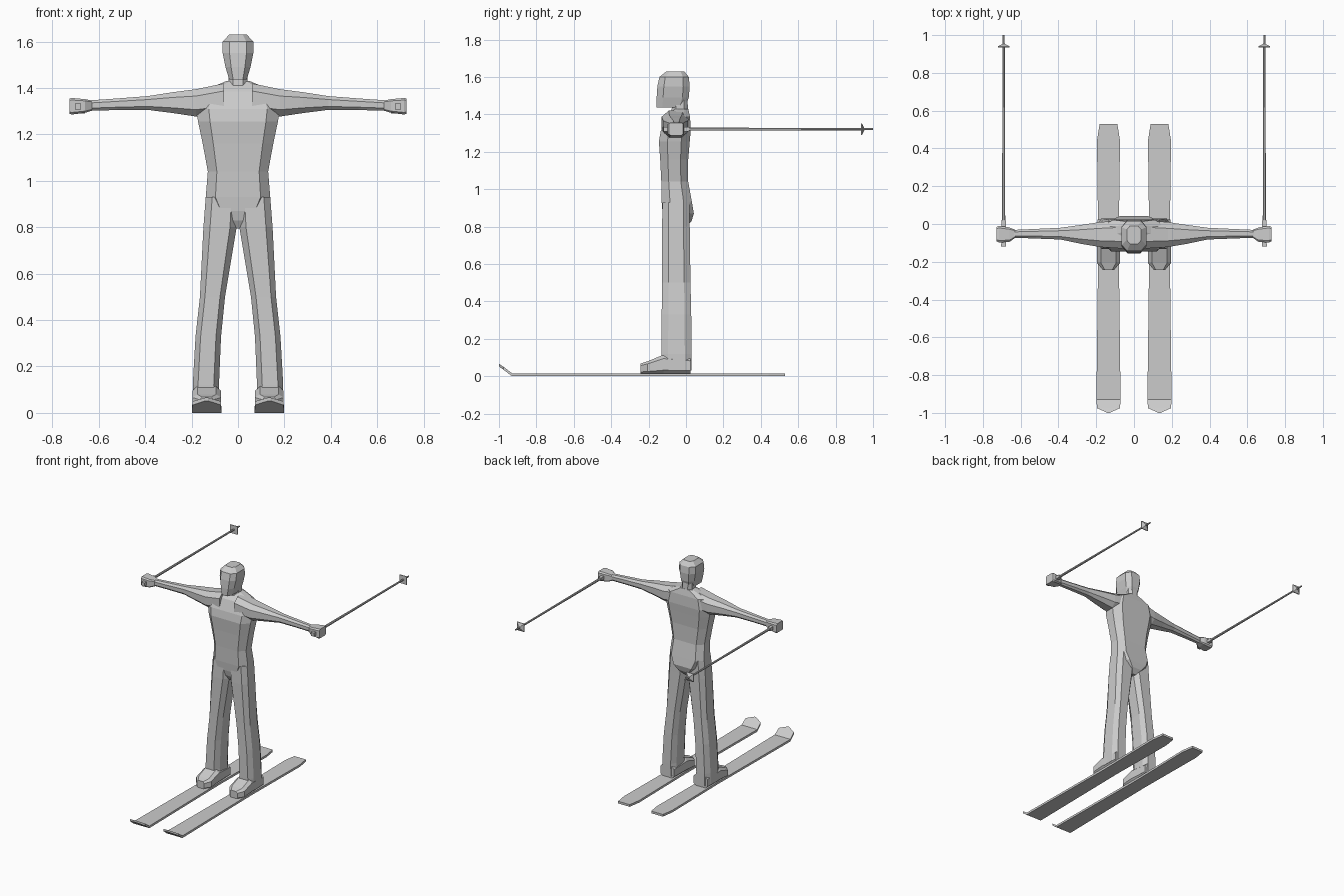
import bpy, bmesh
from mathutils import Vector


def place(axis, t, a, b):
    """Put a section point (a, b) at position t along the named axis."""
    return Vector({'x': (t, a, b), 'y': (a, t, b), 'z': (a, b, t)}[axis])


def loft(name, axis, rings, ca=1.0, cb=1.0, mirror=True):
    """Skin rings (t, a_min, a_max, b_min, b_max); ca/cb < 1 chamfer the corners."""
    if ca < 1 or cb < 1:
        unit = [(1, -cb), (1, cb), (ca, 1), (-ca, 1),
                (-1, cb), (-1, -cb), (-ca, -1), (ca, -1)]
    else:
        unit = [(1, -1), (1, 1), (-1, 1), (-1, -1)]
    n = len(unit)
    bm = bmesh.new()
    loops = []
    for t, a0, a1, b0, b1 in rings:
        loops.append([bm.verts.new(place(axis, t, (a0 + a1) / 2 + u * (a1 - a0) / 2,
                                         (b0 + b1) / 2 + v * (b1 - b0) / 2))
                      for u, v in unit])
    for lo, hi in zip(loops, loops[1:]):
        for i in range(n):
            j = (i + 1) % n
            bm.faces.new((lo[i], lo[j], hi[j], hi[i]))
    bm.faces.new(loops[0])
    bm.faces.new(loops[-1])
    bmesh.ops.recalc_face_normals(bm, faces=bm.faces)
    mesh = bpy.data.meshes.new(name)
    bm.to_mesh(mesh)
    bm.free()
    obj = bpy.data.objects.new(name, mesh)
    bpy.context.collection.objects.link(obj)
    if mirror:
        obj.modifiers.new("mirror", 'MIRROR').use_axis = (True, False, False)
    return obj


def centred(rings):
    """Rings (z, half_width, y_front, y_back) centred on x = 0."""
    return [(z, -w, w, y0, y1) for z, w, y0, y1 in rings]


# torso from crotch to shoulders
loft("torso", 'z', centred([
    (0.795, 0.018, -0.095, 0.0), (0.83, 0.06, -0.115, 0.03), (0.87, 0.105, -0.125, 0.042),
    (0.93, 0.139, -0.13, 0.032), (1.04, 0.13, -0.132, 0.012), (1.16, 0.152, -0.138, 0.012),
    (1.255, 0.172, -0.145, 0.02), (1.31, 0.18, -0.135, 0.025), (1.385, 0.16, -0.105, 0.022),
    (1.43, 0.05, -0.06, 0.012)]), 0.7, 0.45, mirror=False)

# neck and head
loft("neck", 'z', centred([(1.36, 0.05, -0.105, 0.015), (1.40, 0.042, -0.08, 0.012),
                           (1.48, 0.042, -0.07, 0.008)]), 0.5, 0.5, mirror=False)
head = loft("head", 'z', centred([
    (1.437, 0.038, -0.157, -0.005), (1.49, 0.054, -0.157, 0.015),
    (1.55, 0.066, -0.153, 0.02), (1.60, 0.066, -0.142, 0.015),
    (1.63, 0.038, -0.105, -0.01)]), 0.55, 0.6, mirror=False)

# arms stretched sideways, ending in closed hands
loft("arm", 'x', [
    (0.06, -0.13, 0.02, 1.29, 1.42), (0.18, -0.122, 0.01, 1.277, 1.395),
    (0.28, -0.105, -0.005, 1.292, 1.382), (0.39, -0.082, -0.02, 1.306, 1.365),
    (0.52, -0.077, -0.026, 1.305, 1.355), (0.65, -0.072, -0.032, 1.302, 1.346)], 0.5, 0.5)
loft("hand", 'x', [
    (0.63, -0.074, -0.03, 1.302, 1.346), (0.66, -0.095, -0.018, 1.293, 1.352),
    (0.715, -0.098, -0.01, 1.286, 1.357), (0.727, -0.092, -0.015, 1.288, 1.355)], 0.75, 0.75)

# trouser legs
loft("leg", 'z', [
    (0.03, 0.078, 0.195, -0.13, 0.03), (0.12, 0.082, 0.195, -0.132, 0.03),
    (0.33, 0.073, 0.183, -0.13, 0.028), (0.50, 0.056, 0.164, -0.128, 0.024),
    (0.80, 0.006, 0.149, -0.128, 0.02), (0.93, 0.0, 0.139, -0.125, 0.02)], 0.6, 0.55)

# boots with tapered toes
loft("boot", 'y', [
    (-0.243, 0.105, 0.165, 0.012, 0.068), (-0.205, 0.073, 0.197, 0.012, 0.08),
    (-0.12, 0.073, 0.197, 0.012, 0.115), (0.025, 0.08, 0.192, 0.012, 0.10)], 0.65, 0.6)

# skis: waisted outline with a raised pointed tip
loft("ski", 'y', [
    (-1.0, 0.130, 0.140, 0.052, 0.066), (-0.975, 0.074, 0.196, 0.034, 0.05),
    (-0.93, 0.071, 0.199, 0.0, 0.016), (-0.1, 0.081, 0.189, 0.0, 0.016),
    (0.44, 0.074, 0.196, 0.0, 0.016), (0.53, 0.088, 0.182, 0.0, 0.016)])

# poles pointing backwards from the hands
PX, PZ = 0.69, 1.321


def pole_part(name, stations, chamfer=1.0):
    loft(name, 'y', [(y, PX - r, PX + r, PZ - r, PZ + r) for y, r in stations],
         chamfer, chamfer)


pole_part("pole_grip", [(-0.12, 0.013), (0.02, 0.011)])
pole_part("pole_shaft", [(0.0, 0.0085), (0.94, 0.006), (1.0, 0.005)], 0.45)
pole_part("pole_basket", [(0.935, 0.03), (0.941, 0.03), (0.952, 0.008)])
